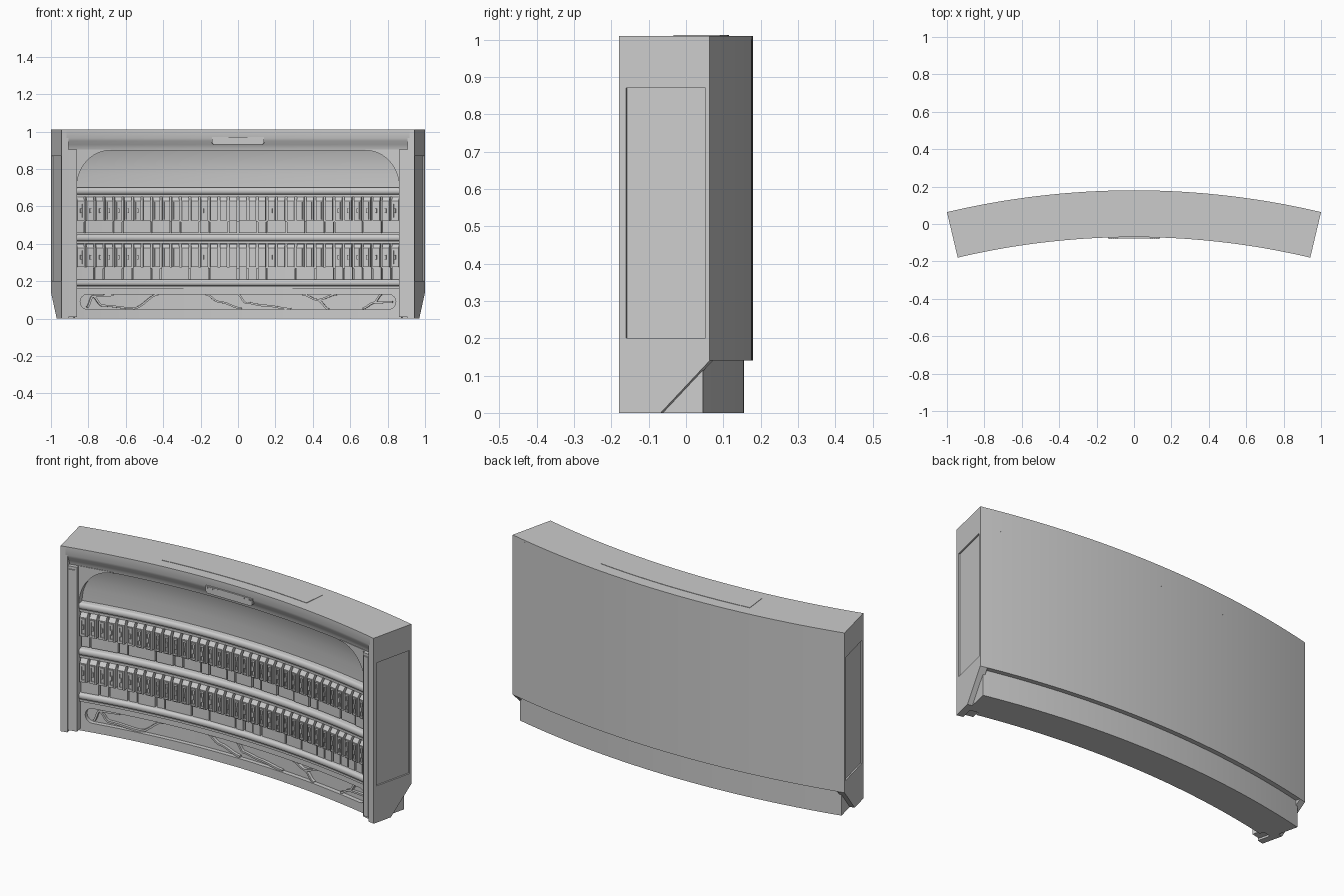
import bpy, bmesh, math, random

if "Cube" in bpy.data.objects:
    bpy.data.objects.remove(bpy.data.objects["Cube"])

R, CY = 4.10, -4.17          # front radius and centre of the arc
random.seed(4)


def bend(s, y, z):
    """Straight coordinates (arc length, depth, height) wrapped on the arc."""
    a, r = s / R, y - CY
    return (r * math.sin(a), r * math.cos(a) + CY, z)


def sweep(bm, prof, s0, s1, n=1):
    """Sweep a closed (y, z) profile along the arc, capped at both ends."""
    rings = []
    for i in range(n + 1):
        s = s0 + (s1 - s0) * i / n
        rings.append([bm.verts.new(bend(s, y, z)) for y, z in prof])
    m = len(prof)
    for a, b in zip(rings, rings[1:]):
        for j in range(m):
            k = (j + 1) % m
            bm.faces.new((a[j], a[k], b[k], b[j]))
    return bm.faces.new(rings[0]), bm.faces.new(rings[-1])


def box(bm, s0, s1, y0, y1, z0, z1, n=1):
    sweep(bm, [(y0, z0), (y1, z0), (y1, z1), (y0, z1)], s0, s1, n)


def prism(bm, outline, y0, y1):
    """Extrude a closed (s, z) outline through the depth."""
    f = [bm.verts.new(bend(s, y0, z)) for s, z in outline]
    b = [bm.verts.new(bend(s, y1, z)) for s, z in outline]
    for j in range(len(f)):
        k = (j + 1) % len(f)
        bm.faces.new((f[j], f[k], b[k], b[j]))
    bm.faces.new(f)
    bm.faces.new(b)


def finish(name, bm, angle=30):
    bmesh.ops.recalc_face_normals(bm, faces=bm.faces)
    me = bpy.data.meshes.new(name)
    bm.to_mesh(me)
    bm.free()
    ob = bpy.data.objects.new(name, me)
    bpy.context.collection.objects.link(ob)
    bpy.ops.object.select_all(action='DESELECT')
    ob.select_set(True)
    bpy.context.view_layer.objects.active = ob
    bpy.ops.object.shade_smooth_by_angle(angle=math.radians(angle))
    return ob


END, COL, INNER, N = 0.951, 0.915, 0.866, 48

# back wall and the set-back base
bm = bmesh.new()
box(bm, -END + 0.008, END - 0.008, 0.0, 0.18, 0.14, 1.0, N)
finish("back_wall", bm)
bm = bmesh.new()
box(bm, -0.926, 0.926, 0.0, 0.155, 0.0, 0.14, N)
finish("base", bm)

# top rail with a hollow under its front lip
bm = bmesh.new()
cove = [(-0.07, 0.965), (-0.064, 0.95), (-0.052, 0.93), (-0.045, 0.915), (-0.042, 0.9)]
sweep(bm, [(0.18, 1.01), (-0.07, 1.01)] + cove + [(0.18, 0.9)], -0.93, 0.93, N)
finish("top_rail", bm)

bm = bmesh.new()
box(bm, -0.43, 0.43, -0.01, 0.115, 1.0, 1.012, 24)
finish("top_inlay", bm)

# small plate on the lip
bm = bmesh.new()
prism(bm, [(-0.14, 0.97), (-0.14, 0.94), (-0.13, 0.93), (0.13, 0.93), (0.14, 0.94), (0.14, 0.97)],
      -0.076, -0.045)
for i in range(27):
    s = -0.13 + i * 0.01
    box(bm, s - 0.003, s + 0.003, -0.078, -0.07, 0.958, 0.966)
finish("lip_plate", bm)

# ends: core, raised border around a shallow panel, angled foot
for g, side in ((-1, "left"), (1, "right")):
    bm = bmesh.new()
    foot = [(-0.07, 0.2), (-0.07, 0), (0.045, 0), (0.18, 0.14), (0.18, 0.2)]
    core = [(-0.07, 0), (0.045, 0), (0.18, 0.14), (0.18, 1.01), (-0.07, 1.01)]
    sweep(bm, core, g * COL, g * (END - 0.008))
    a, b = g * (END - 0.008), g * END
    sweep(bm, foot, a, b)
    box(bm, a, b, -0.07, 0.18, 0.87, 1.01)
    box(bm, a, b, -0.07, -0.05, 0.2, 0.87)
    box(bm, a, b, 0.168, 0.18, 0.2, 0.87)
    finish(side + "_end", bm)
    # front column
    bm = bmesh.new()
    box(bm, g * INNER, g * (COL + 0.005), -0.064, 0.05, 0.01, 0.905)
    box(bm, g * (INNER + 0.01), g * (COL - 0.005), -0.07, -0.06, 0.02, 0.89)
    finish(side + "_column", bm)
    # rounded corner of the upper opening
    bm = bmesh.new()
    arc = [(g * (0.68 + 0.184 * math.sin(t)), 0.7 + 0.2 * math.cos(t))
           for t in [math.pi / 2 * i / 12 for i in range(13)]]
    prism(bm, arc + [(g * 0.87, 0.7), (g * 0.87, 0.905), (g * 0.68, 0.905)], -0.045, 0.02)
    finish(side + "_opening_corner", bm)

# upper panel leaning forward to the lip
bm = bmesh.new()
sweep(bm, [(0.02, 0.69), (-0.005, 0.69), (-0.006, 0.77), (-0.011, 0.82), (-0.02, 0.87),
           (-0.032, 0.905), (0.02, 0.905)], -0.87, 0.87, N)
finish("upper_panel", bm)

# rounded shelf rails, each with a thin bead beneath
for name, z0, z1 in (("top_shelf", 0.665, 0.7), ("middle_shelf", 0.415, 0.45), ("lower_shelf", 0.175, 0.208)):
    bm = bmesh.new()
    h, c = (z1 - z0) / 2, (z0 + z1) / 2
    nose = [(-0.03 - 0.012 * math.cos(t), c + h * math.sin(t))
            for t in [math.pi * (i / 8 - 0.5) for i in range(9)]]
    sweep(bm, [(0.03, z0)] + nose + [(0.03, z1)], -0.87, 0.87, N)
    box(bm, -0.87, 0.87, -0.032, 0.03, z0 - 0.014, z0 - 0.002, N)
    finish(name + "_rail", bm)

# two rows of cartridges with the pieces hanging behind them
COUNT = 34
PITCH = 2 * INNER / COUNT
for name, z in (("upper", 0.525), ("lower", 0.275)):
    bm = bmesh.new()
    for i in range(COUNT):
        s = -INNER + (i + 0.5) * PITCH
        w = 0.019
        t = z + 0.125
        # body with sloped top, then a bordered slot and latch on the front
        sweep(bm, [(0.01, z), (-0.046, z), (-0.046, t - 0.022), (-0.03, t), (0.01, t)], s - w, s + w)
        for q in (-1, 1):
            box(bm, s + q * 0.006, s + q * 0.011, -0.052, -0.04, z + 0.012, t - 0.03)
        box(bm, s - 0.011, s + 0.011, -0.052, -0.04, z + 0.006, z + 0.016)
        box(bm, s - 0.011, s + 0.011, -0.052, -0.04, t - 0.036, t - 0.026)
        box(bm, s - 0.004, s + 0.004, -0.054, -0.04, z + 0.04, z + 0.065)
    finish(name + "_cartridges", bm)

    bm = bmesh.new()
    box(bm, -0.87, 0.87, -0.012, 0.01, z - 0.008, z + 0.13, N)
    s = -INNER
    while s < INNER - 0.02:
        e = min(s + random.choice((1, 1, 2, 3)) * PITCH, INNER)
        y = -0.016 - 0.008 * random.random()
        box(bm, s + 0.004, e - 0.004, y, 0.01, z - 0.068, z + 0.0, 2)
        s = e
    finish(name + "_row_backing", bm)

# lower panel with a long rounded recess
bm = bmesh.new()
box(bm, -0.87, 0.87, -0.024, 0.01, 0.13, 0.165, N)
box(bm, -0.87, 0.87, -0.024, 0.01, 0.0, 0.05, N)
for g in (-1, 1):
    arc = [(g * (0.80 + 0.04 * math.cos(t)), 0.09 + 0.04 * math.sin(t))
           for t in [math.pi * (i / 12 - 0.5) for i in range(13)]]
    prism(bm, arc + [(g * 0.87, 0.13), (g * 0.87, 0.05)], -0.024, 0.01)
finish("lower_panel", bm)

# winding strands inside the recess
bm = bmesh.new()
strands = [
    [(-0.80, 0.06), (-0.77, 0.12), (-0.72, 0.07), (-0.55, 0.055), (-0.42, 0.13)],
    [(-0.77, 0.12), (-0.66, 0.125)], [(-0.17, 0.13), (-0.10, 0.09), (0.02, 0.055)],
    [(0.0, 0.13), (0.04, 0.085), (0.14, 0.07), (0.28, 0.052)],
    [(0.34, 0.13), (0.42, 0.10), (0.48, 0.05)], [(0.42, 0.10), (0.52, 0.13)],
    [(0.66, 0.055), (0.72, 0.085), (0.76, 0.13)], [(0.72, 0.085), (0.82, 0.09)]]
for pts in strands:
    line = []
    for (a, za), (b, zb) in zip(pts, pts[1:]):
        for i in range(6):
            u = i / 6
            line.append((a + (b - a) * u, za + (zb - za) * u * u * (3 - 2 * u)))
    line.append(pts[-1])
    up, down = [], []
    for i, (s, z) in enumerate(line):
        p, q = line[max(i - 1, 0)], line[min(i + 1, len(line) - 1)]
        d = math.hypot(q[0] - p[0], q[1] - p[1])
        nx, nz = -(q[1] - p[1]) / d * 0.005, (q[0] - p[0]) / d * 0.005
        up.append((s + nx, z + nz))
        down.append((s - nx, z - nz))
    prism(bm, up + down[::-1], -0.016, 0.005)
finish("strands", bm)
